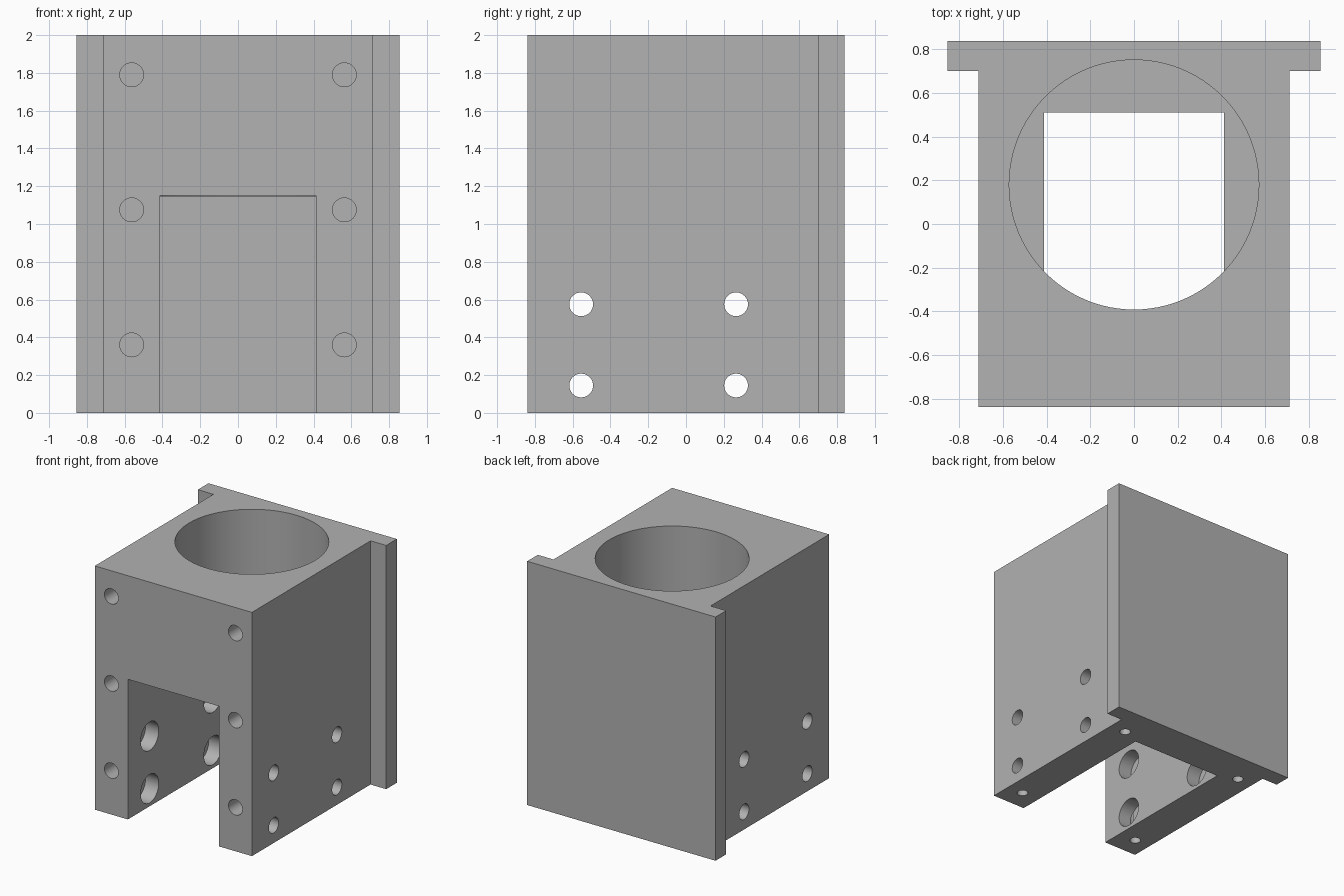
import bpy, bmesh, math
from mathutils import Vector

if "Cube" in bpy.data.objects:
    bpy.data.objects.remove(bpy.data.objects["Cube"])

grey = bpy.data.materials.new("machined grey")
grey.use_nodes = True
colour = (0.445, 0.445, 0.445, 1)
grey.diffuse_color = colour
grey.node_tree.nodes["Principled BSDF"].inputs["Base Color"].default_value = colour

BODY_X, FLANGE_X = 0.713, 0.855
FRONT, BACK, FLANGE_Y = -0.838, 0.838, 0.70
TOP = 2.0
SLOT_X, SLOT_BACK, SLOT_TOP = 0.413, 0.51, 1.15


def make_object(name, bm):
    bmesh.ops.recalc_face_normals(bm, faces=bm.faces)
    mesh = bpy.data.meshes.new(name)
    bm.to_mesh(mesh)
    bm.free()
    mesh.materials.append(grey)
    obj = bpy.data.objects.new(name, mesh)
    bpy.context.collection.objects.link(obj)
    return obj


def prism(name, outline, z0, z1):
    bm = bmesh.new()
    face = bm.faces.new([bm.verts.new((x, y, z0)) for x, y in outline])
    ext = bmesh.ops.extrude_face_region(bm, geom=[face])
    moved = [v for v in ext["geom"] if isinstance(v, bmesh.types.BMVert)]
    bmesh.ops.translate(bm, verts=moved, vec=(0, 0, z1 - z0))
    return make_object(name, bm)


def rod(name, start, end, radius, sides=32):
    """Closed cylinder between two points."""
    start, end = Vector(start), Vector(end)
    axis = end - start
    bm = bmesh.new()
    bmesh.ops.create_cone(bm, cap_ends=True, segments=sides, radius1=radius,
                          radius2=radius, depth=axis.length)
    bmesh.ops.rotate(bm, verts=bm.verts, matrix=axis.to_track_quat("Z", "Y").to_matrix())
    bmesh.ops.translate(bm, verts=bm.verts, vec=(start + end) / 2)
    return make_object(name, bm)


# Block with a flange along both sides of the back
half = [(BODY_X, FRONT), (BODY_X, FLANGE_Y), (FLANGE_X, FLANGE_Y), (FLANGE_X, BACK)]
outline = half + [(-x, y) for x, y in reversed(half)]
housing = prism("bearing_housing", outline, 0, TOP)

# Round bore from the top, square slot from the front and below
cutters = [
    rod("bore_cutter", (0, 0.18, SLOT_TOP - 0.002), (0, 0.18, TOP + 0.1), 0.572, 96),
    prism("slot_cutter", [(-SLOT_X, FRONT - 0.1), (SLOT_X, FRONT - 0.1),
                          (SLOT_X, SLOT_BACK), (-SLOT_X, SLOT_BACK)], -0.1, SLOT_TOP),
]

for side in (-1, 1):
    # Blind holes in the front face
    for z in (0.36, 1.075, 1.79):
        x = side * 0.563
        cutters.append(rod("front_hole_cutter", (x, FRONT - 0.1, z), (x, FRONT + 0.3, z), 0.063))
    # Through holes in the cheeks, counterbored from the slot
    for y in (-0.555, 0.265):
        for z in (0.145, 0.575):
            cutters.append(rod("side_hole_cutter", (side * (SLOT_X - 0.1), y, z),
                               (side * (BODY_X + 0.1), y, z), 0.063))
            cutters.append(rod("counterbore_cutter", (side * (SLOT_X - 0.1), y, z),
                               (side * (SLOT_X + 0.12), y, z), 0.117))
    # Blind holes in the underside
    for y in (-0.665, 0.572):
        x = side * 0.57
        cutters.append(rod("bottom_hole_cutter", (x, y, -0.1), (x, y, 0.28), 0.042))

for cutter in cutters:
    cutter.hide_render = True
    mod = housing.modifiers.new(cutter.name, "BOOLEAN")
    mod.operation = "DIFFERENCE"
    mod.solver = "EXACT"
    mod.object = cutter

# Bake the cuts and drop the cutters
bpy.context.view_layer.update()
graph = bpy.context.evaluated_depsgraph_get()
cut_mesh = bpy.data.meshes.new_from_object(housing.evaluated_get(graph))
housing.modifiers.clear()
housing.data = cut_mesh
cut_mesh.materials.clear()
cut_mesh.materials.append(grey)
for polygon in cut_mesh.polygons:
    polygon.material_index = 0
for cutter in cutters:
    bpy.data.objects.remove(cutter)

bpy.ops.object.select_all(action="DESELECT")
housing.select_set(True)
bpy.context.view_layer.objects.active = housing
bpy.ops.object.shade_smooth_by_angle(angle=math.radians(30))
